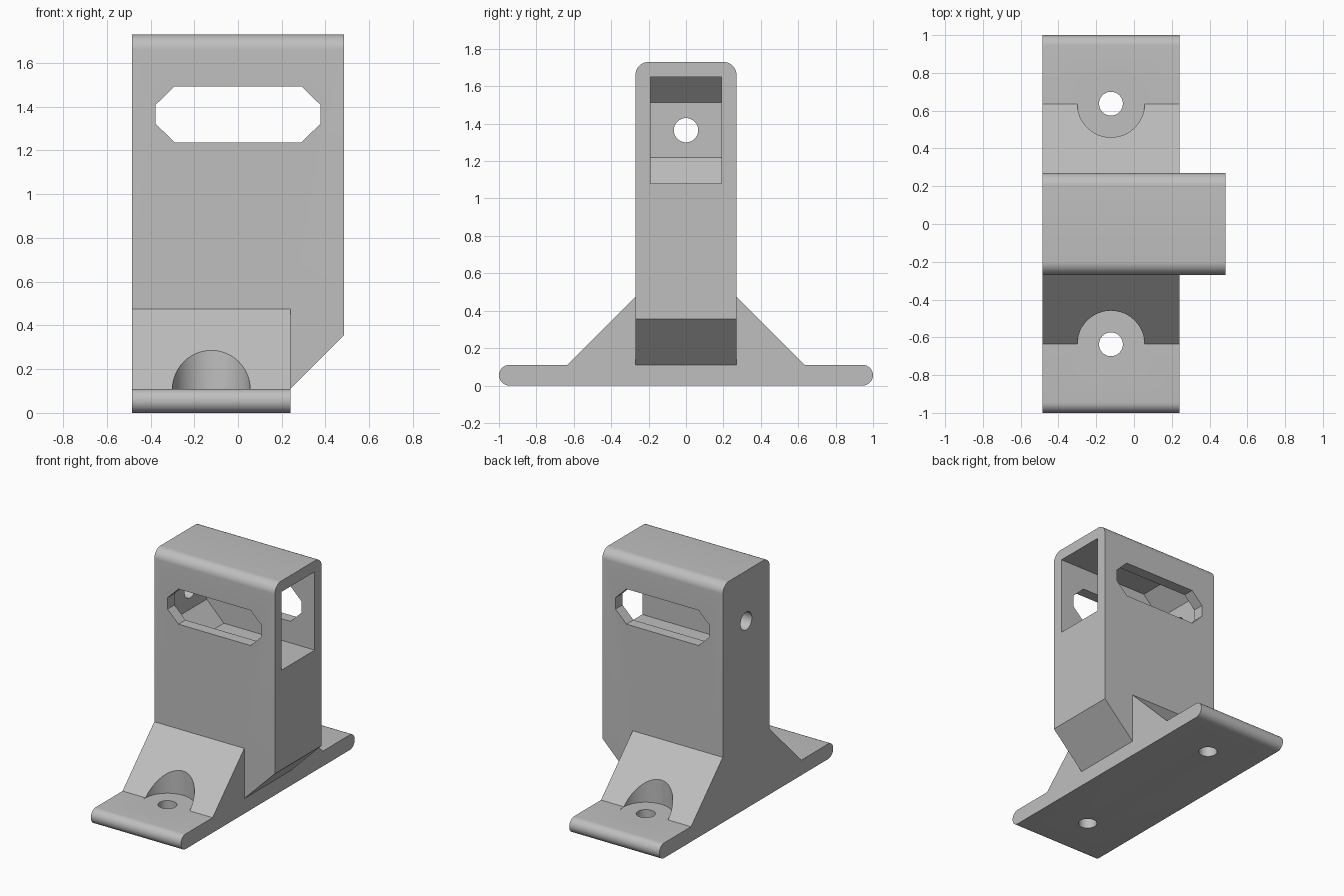
import bpy
import bmesh
import math
from mathutils import Vector

cube = bpy.data.objects.get("Cube")
if cube:
    bpy.data.objects.remove(cube, do_unlink=True)

grey = bpy.data.materials.new("plain_grey")
grey.use_nodes = True
colour = (0.52, 0.52, 0.52, 1)
grey.diffuse_color = colour
grey.node_tree.nodes["Principled BSDF"].inputs["Base Color"].default_value = colour


def prism(name, points, axis, start, end):
    """Extrude a 2D outline along x, y or z."""
    place = {"x": lambda u, v, w: (w, u, v),
             "y": lambda u, v, w: (u, w, v),
             "z": lambda u, v, w: (u, v, w)}[axis]
    bm = bmesh.new()
    face = bm.faces.new([bm.verts.new(place(u, v, start)) for u, v in points])
    solid = bmesh.ops.extrude_face_region(bm, geom=[face])
    verts = [g for g in solid["geom"] if isinstance(g, bmesh.types.BMVert)]
    bmesh.ops.translate(bm, verts=verts, vec=Vector(place(0, 0, end - start)))
    bmesh.ops.recalc_face_normals(bm, faces=bm.faces)
    mesh = bpy.data.meshes.new(name)
    bm.to_mesh(mesh)
    bm.free()
    mesh.materials.append(grey)
    obj = bpy.data.objects.new(name, mesh)
    bpy.context.collection.objects.link(obj)
    return obj


def arc(u, v, radius, first, last, steps=12):
    """Points on an arc, angles in degrees."""
    angles = [math.radians(first + (last - first) * i / steps) for i in range(steps + 1)]
    return [(u + radius * math.cos(a), v + radius * math.sin(a)) for a in angles]


def circle(u, v, radius, sides=48):
    return arc(u, v, radius, 0, 360, sides)[:-1]


def combine(target, tool, operation="DIFFERENCE"):
    """Apply a boolean and discard the tool."""
    tool.hide_render = True
    mod = target.modifiers.new("boolean", "BOOLEAN")
    mod.object, mod.operation, mod.solver = tool, operation, "EXACT"
    bpy.context.view_layer.objects.active = target
    bpy.ops.object.modifier_apply(modifier=mod.name)
    bpy.data.objects.remove(tool, do_unlink=True)


side, half_depth, height = 0.485, 0.27, 1.73
base_right, plate_top = 0.24, 0.11

# Mounting foot: rounded plate ends with sloping gussets up to the tower
right_half = arc(0.945, 0.055, 0.055, -90, 90, 16) + [(0.635, plate_top), (half_depth, 0.475)]
foot = right_half + [(-y, z) for y, z in reversed(right_half)]
bracket = prism("sensor_bracket", foot, "x", -side, base_right)

# Tower with rounded top edges and a bevelled overhang
round_top = 0.07
tower_outline = ([(-half_depth, 0.05), (half_depth, 0.05)]
                 + arc(half_depth - round_top, height - round_top, round_top, 0, 90)
                 + arc(round_top - half_depth, height - round_top, round_top, 90, 180))
tower = prism("tower", tower_outline, "x", -side, side)
combine(tower, prism("overhang_cutter",
                     [(base_right, 0), (base_right, plate_top), (side, 0.355),
                      (0.6, 0.47), (0.6, 0)], "y", -0.5, 0.5))
combine(bracket, tower, "UNION")

# Pocket open on the left side, tapering towards its closed end
mid, back = 1.365, -0.385
pocket = [(0.6, mid - 0.285), (0.6, mid + 0.285), (back + 0.138, mid + 0.285),
          (back, mid + 0.147), (back, mid - 0.147), (back + 0.138, mid - 0.285)]
combine(bracket, prism("pocket_cutter", pocket, "y", -0.19, 0.19))

# Eight-sided window through the front and back walls
corner = [(0.378, 0.042), (0.29, 0.128)]
quarter = corner + [(-x, z) for x, z in reversed(corner)]
window = [(x, mid + z) for x, z in quarter + [(-x, -z) for x, z in quarter]]
combine(bracket, prism("window_cutter", window, "y", -0.5, 0.5))

# Cable hole through the closed end wall
combine(bracket, prism("cable_hole_cutter", circle(0, mid, 0.065), "x", -0.6, -0.3))

# Screw holes and the round clearances for the screw heads
for y in (-0.637, 0.637):
    combine(bracket, prism("head_cutter", circle(-0.122, y, 0.178), "z", plate_top - 0.001, 0.6))
    combine(bracket, prism("screw_cutter", circle(-0.122, y, 0.063), "z", -0.1, 0.3))

bpy.ops.object.select_all(action="DESELECT")
bracket.select_set(True)
bpy.context.view_layer.objects.active = bracket
bpy.ops.object.shade_smooth_by_angle(angle=math.radians(25))
